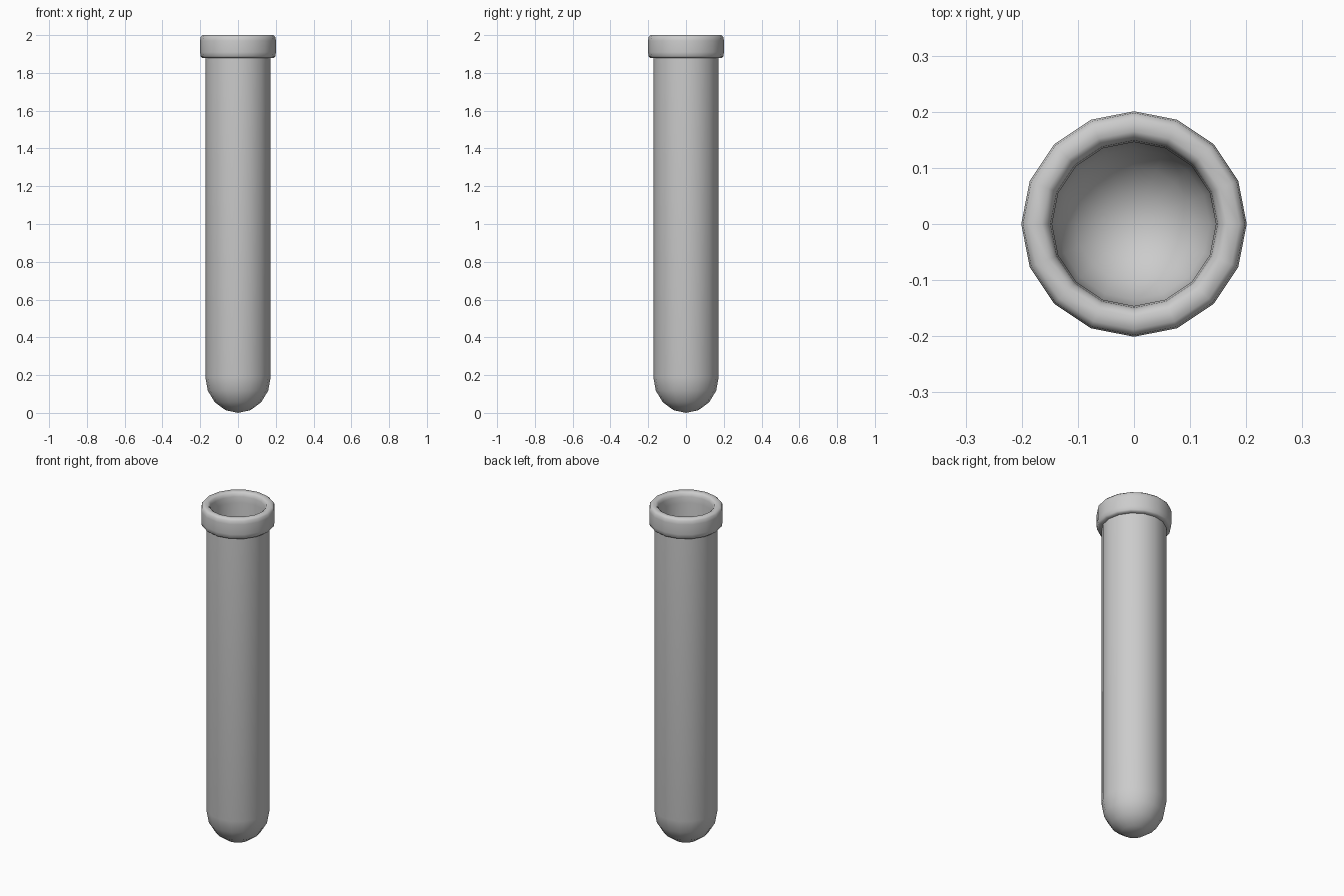
import bpy
import bmesh
import math

if "Cube" in bpy.data.objects:
    bpy.data.objects.remove(bpy.data.objects["Cube"])

SIDES = 16


def lathe(name, profile):
    """Revolve an (r, z) profile about z; points with r = 0 become poles."""
    bm = bmesh.new()
    rings = []
    for r, z in profile:
        if r < 1e-6:
            rings.append([bm.verts.new((0, 0, z))] * SIDES)
        else:
            rings.append([bm.verts.new((r * math.cos(2 * math.pi * i / SIDES),
                                        r * math.sin(2 * math.pi * i / SIDES), z))
                          for i in range(SIDES)])
    for a, b in zip(rings, rings[1:]):
        for i in range(SIDES):
            j = (i + 1) % SIDES
            quad = [a[i], a[j], b[j], b[i]]
            bm.faces.new(list(dict.fromkeys(quad)))
    bmesh.ops.recalc_face_normals(bm, faces=bm.faces)
    mesh = bpy.data.meshes.new(name)
    bm.to_mesh(mesh)
    bm.free()
    obj = bpy.data.objects.new(name, mesh)
    bpy.context.collection.objects.link(obj)
    bpy.context.view_layer.objects.active = obj
    obj.select_set(True)
    bpy.ops.object.shade_smooth_by_angle(angle=math.radians(50))
    obj.select_set(False)
    return obj


def bowl(radius, bottom, centre, steps=4):
    """Rounded end from the pole at the bottom up to the full radius."""
    return [(radius * math.sin(math.pi / 2 * k / steps),
             centre - (centre - bottom) * math.cos(math.pi / 2 * k / steps))
            for k in range(steps + 1)]


# Outer wall, rolled lip, then inner wall down to the rounded inside bottom
outer = bowl(0.173, 0.0, 0.19)
lip = [(0.173, 1.88), (0.190, 1.88), (0.198, 1.888), (0.201, 1.91),
       (0.201, 1.97), (0.198, 1.99), (0.188, 2.0), (0.165, 2.0),
       (0.154, 1.992), (0.149, 1.975), (0.146, 1.94)]
inner = bowl(0.146, 0.03, 0.19)[::-1]
lathe("test_tube", outer + lip + inner)
